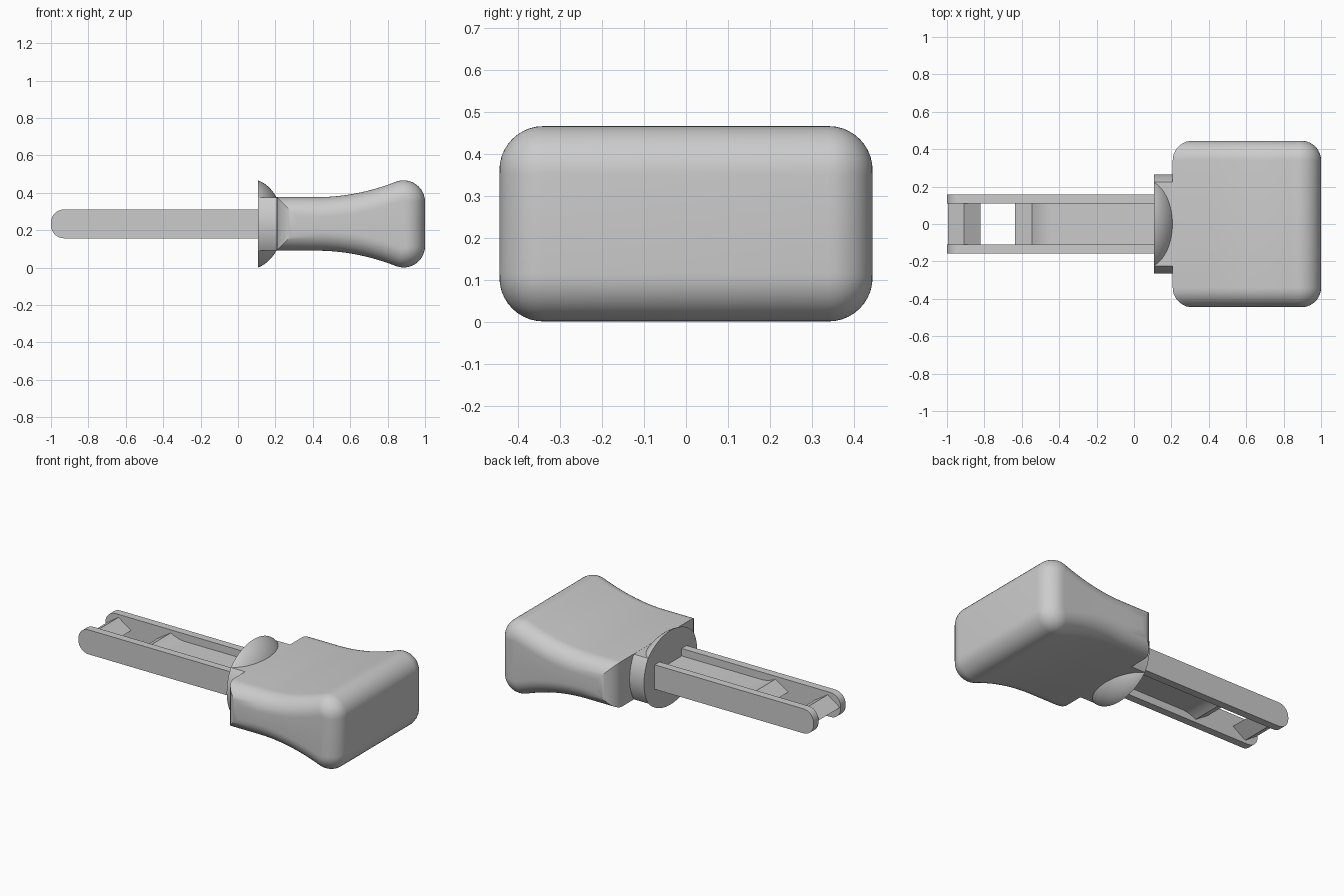
import bpy, bmesh, math
from mathutils import Matrix, Vector

cube = bpy.data.objects.get("Cube")
if cube:
    bpy.data.objects.remove(cube, do_unlink=True)

ZC = 0.234        # height of the long axis
COLLAR_X = 0.107  # flat rear face of the collar
HANDLE_X = 0.207  # where the handle starts
BAND = 0.142      # half height of the collar band

grey = bpy.data.materials.new("plain_grey")
grey.use_nodes = True
colour = (0.6, 0.6, 0.6, 1)
grey.diffuse_color = colour
grey.node_tree.nodes["Principled BSDF"].inputs["Base Color"].default_value = colour


def finish(name, bm):
    """Turn a bmesh around the long axis into a shaded object."""
    bmesh.ops.recalc_face_normals(bm, faces=bm.faces)
    mesh = bpy.data.meshes.new(name)
    bm.to_mesh(mesh)
    bm.free()
    mesh.materials.append(grey)
    obj = bpy.data.objects.new(name, mesh)
    obj.location.z = ZC
    bpy.context.collection.objects.link(obj)
    bpy.ops.object.select_all(action='DESELECT')
    obj.select_set(True)
    bpy.context.view_layer.objects.active = obj
    bpy.ops.object.shade_smooth_by_angle(angle=math.radians(30))


def loft(name, sections):
    """Skin closed (x, z) loops placed at successive y values."""
    bm = bmesh.new()
    rings = [[bm.verts.new((x, y, z)) for x, z in loop] for y, loop in sections]
    for a, b in zip(rings, rings[1:]):
        for i in range(len(a)):
            j = (i + 1) % len(a)
            bm.faces.new((a[i], a[j], b[j], b[i]))
    bm.faces.new(rings[0])
    bm.faces.new(rings[-1])
    finish(name, bm)


def mirror_loop(upper):
    """Close an upper outline with its reflection below the axis."""
    lower = [(x, -z) for x, z in reversed(upper) if abs(z) > 1e-5]
    return upper + lower


def cut(bm, point, normal):
    """Remove what lies beyond a plane and cap the opening."""
    geom = bm.verts[:] + bm.edges[:] + bm.faces[:]
    res = bmesh.ops.bisect_plane(bm, geom=geom, plane_co=point,
                                 plane_no=normal, clear_outer=True)
    edges = [e for e in res["geom_cut"] if isinstance(e, bmesh.types.BMEdge)]
    bmesh.ops.holes_fill(bm, edges=edges)


# Handle: flared side profile, inset towards each side to round the edges
def handle_profile(d):
    flare, end, half, rise = 0.42, 0.844, 0.143, 0.082
    pts = [(HANDLE_X + d, half - d)]
    for i in range(17):
        t = i / 16
        x, z = flare + t * (end - flare), half + rise * t * t
        slope = 2 * rise * t / (end - flare)
        n = math.hypot(1, slope)
        pts.append((x + d * slope / n, z - d / n))
    r = 0.115
    for i in range(1, 13):
        a = math.radians(111 * (1 - i / 12))
        pts.append((1 - r + (r - d) * math.cos(a), 0.118 + (r - d) * math.sin(a)))
    return mirror_loop(pts)


# Sections run from the middle outwards, then are mirrored
half_sections = []
steps, radius, side = 10, 0.105, 0.445
for i in range(steps + 1):
    a = math.pi / 2 * i / steps
    half_sections.append((side - radius * (1 - math.sin(a)),
                          handle_profile(radius * (1 - math.cos(a)))))
loft("handle", [(-y, loop) for y, loop in reversed(half_sections)] + half_sections)

# Collar band: disc along x with a flat top and bottom
bm = bmesh.new()
bmesh.ops.create_cone(bm, cap_ends=True, segments=96, radius1=0.265, radius2=0.265,
                      depth=HANDLE_X - COLLAR_X,
                      matrix=Matrix.Translation(((HANDLE_X + COLLAR_X) / 2, 0, 0))
                      @ Matrix.Rotation(math.pi / 2, 4, 'Y'))
for s in (-1, 1):
    cut(bm, (0, 0, s * BAND), (0, 0, s))
finish("collar_band", bm)

# Collar domes: rounded shoulders above and below the band
for s, name in ((1, "collar_dome_top"), (-1, "collar_dome_bottom")):
    bm = bmesh.new()
    bmesh.ops.create_uvsphere(
        bm, u_segments=64, v_segments=48, radius=1,
        matrix=Matrix.Translation((0.06, 0, 0))
        @ Matrix.Diagonal(Vector((0.18, 0.2916, 0.2414, 1))))
    cut(bm, (COLLAR_X, 0, 0), (-1, 0, 0))
    cut(bm, (0, 0, s * BAND), (0, 0, -s))
    finish(name, bm)

# Side rails with rounded tips
r, half = 0.07, 0.077
rail = [(COLLAR_X + 0.01, -half), (COLLAR_X + 0.01, half)]
for s in (1, -1):
    for i in range(9):
        a = math.pi / 2 * (i / 8 if s > 0 else 1 - i / 8)
        rail.append((-1 + r - r * math.sin(a), s * (half - r + r * math.cos(a))))
for s, name in ((1, "rail_left"), (-1, "rail_right")):
    loft(name, [(s * 0.11, rail), (s * 0.159, rail)])

# Web between the rails, swelling to a ridge before its pointed end
web = [(-0.635, 0), (-0.545, 0.058)]
for i in range(1, 9):
    t = i / 8
    web.append((-0.545 + 0.1 * t, 0.03 + 0.028 * (1 - t) ** 2))
web.append((COLLAR_X + 0.01, 0.03))
loft("web", [(-0.111, mirror_loop(web)), (0.111, mirror_loop(web))])

# Wedge-shaped bar at the tip
wedge = mirror_loop([(-0.995, 0), (-0.91, 0.058), (-0.82, 0)])
loft("tip_bar", [(-0.111, wedge), (0.111, wedge)])
